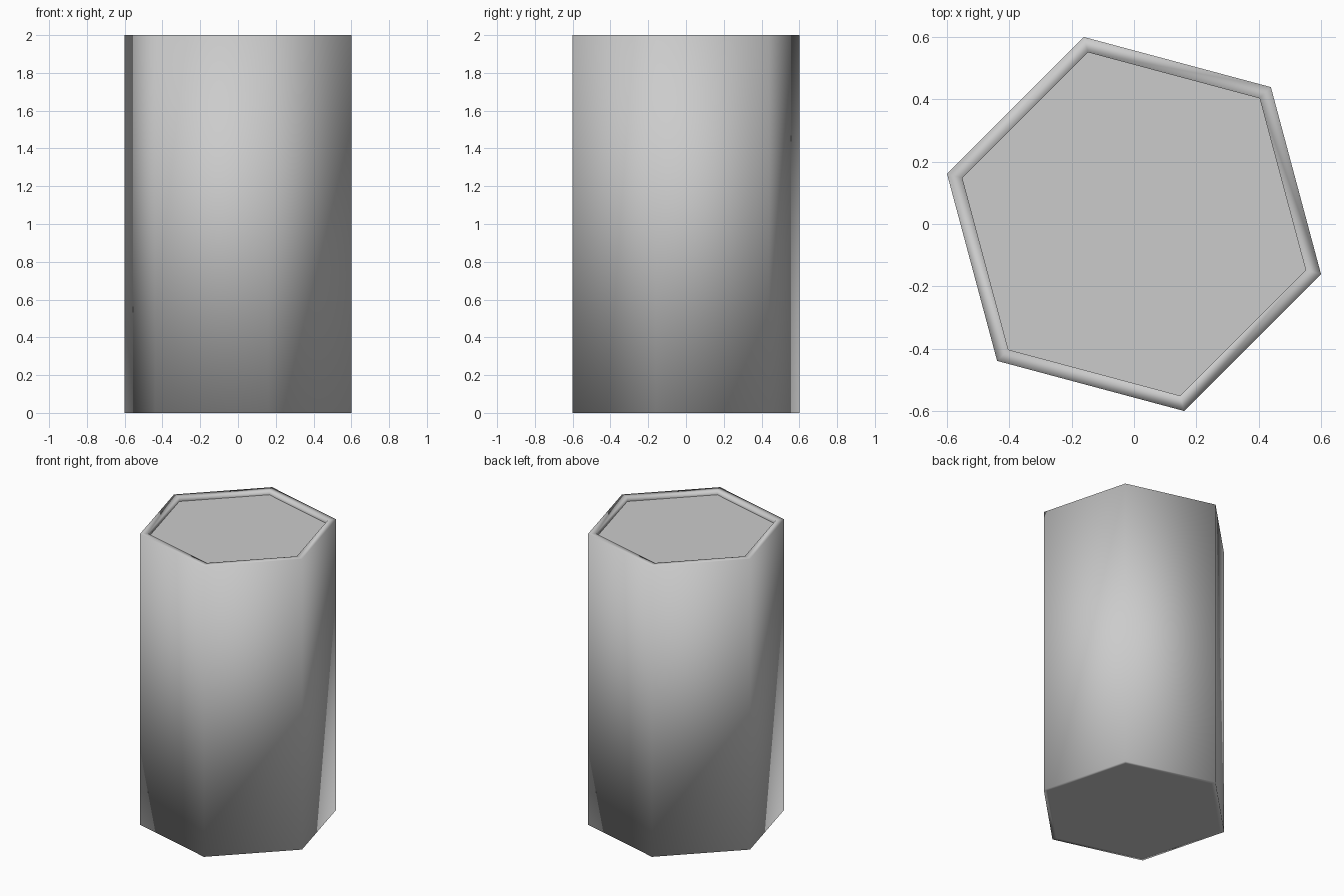
import bpy, bmesh, math
from mathutils import Matrix

if "Cube" in bpy.data.objects:
    bpy.data.objects.remove(bpy.data.objects["Cube"])

R, H = 0.621, 2.0          # outer corner radius, height
R_IN, DEPTH = 0.57, 0.03   # recess corner radius, recess depth

grey = bpy.data.materials.new("plain grey")
grey.diffuse_color = (0.6, 0.6, 0.6, 1)
grey.use_nodes = True
grey.node_tree.nodes["Principled BSDF"].inputs["Base Color"].default_value = grey.diffuse_color

bm = bmesh.new()

def ring(radius, z):
    """Hexagon of vertices turned by 15 degrees."""
    angles = [math.radians(60 * i - 15) for i in range(6)]
    return [bm.verts.new((radius * math.cos(a), radius * math.sin(a), z)) for a in angles]

# Column profile from the underside, up the sides, over the lip, into the recess
rings = [ring(r, z) for r, z in [(0.59, 0), (R, 0), (R, H), (R_IN, H), (R_IN, H - DEPTH)]]
for low, high in zip(rings, rings[1:]):
    for i in range(6):
        j = (i + 1) % 6
        bm.faces.new((low[i], low[j], high[j], high[i])).smooth = True

# Underside and flat recessed floor
bm.faces.new(rings[0][::-1]).smooth = True
floor = bm.faces.new(rings[-1])
floor.smooth = False
for e in floor.edges:
    e.smooth = False
bmesh.ops.recalc_face_normals(bm, faces=bm.faces)

mesh = bpy.data.meshes.new("hexagonal_column")
bm.to_mesh(mesh)
bm.free()
mesh.materials.append(grey)
bpy.context.collection.objects.link(bpy.data.objects.new("hexagonal_column", mesh))
